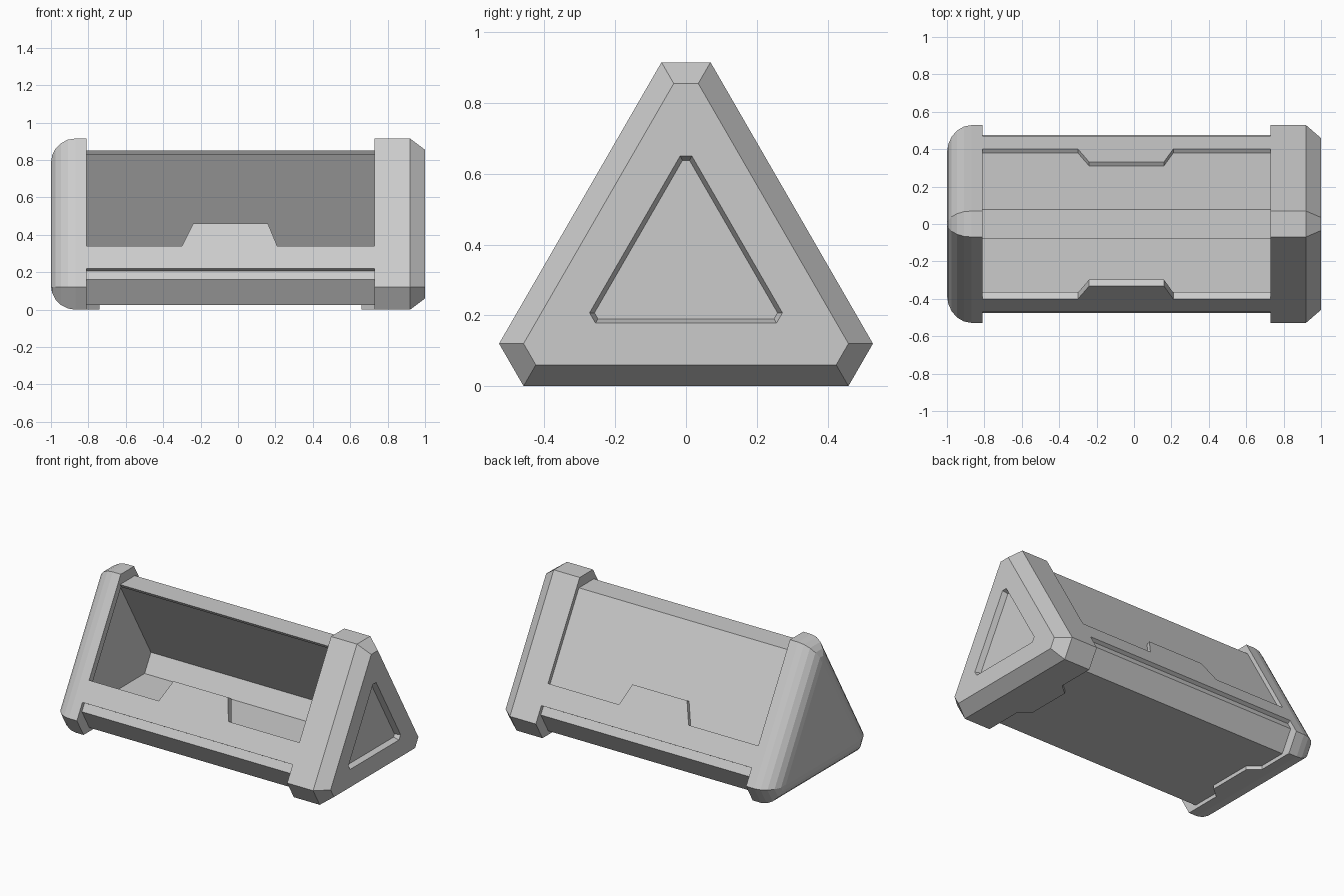
import bpy, bmesh, math
from mathutils import Vector

if "Cube" in bpy.data.objects:
    bpy.data.objects.remove(bpy.data.objects["Cube"])

S3 = math.sqrt(3)
CZ, R, D = 0.345, 0.345, 0.57      # centre height, side distance, corner distance
X0, X1 = -0.81, 0.73               # inner faces of the two end caps


def hexagon(r, d):
    """Corner-cut triangle as (y, z) points, starting at the top left."""
    h = max((2 * r - d) / S3, 0.003)
    pts = []
    for k in range(3):
        a = -k * 2 * math.pi / 3
        c, s = math.cos(a), math.sin(a)
        for y, z in ((-h, d), (h, d)):
            pts.append((y * c - z * s, y * s + z * c + CZ))
    return pts


def finish(name, bm):
    bmesh.ops.recalc_face_normals(bm, faces=bm.faces)
    me = bpy.data.meshes.new(name)
    bm.to_mesh(me)
    bm.free()
    ob = bpy.data.objects.new(name, me)
    bpy.context.collection.objects.link(ob)
    return ob


def loft(name, rings):
    """Join rings of 3D points with quads and close both ends."""
    bm = bmesh.new()
    loops = [[bm.verts.new(p) for p in ring] for ring in rings]
    n = len(loops[0])
    for a, b in zip(loops, loops[1:]):
        for i in range(n):
            j = (i + 1) % n
            bm.faces.new((a[i], a[j], b[j], b[i]))
    bm.faces.new(loops[0])
    bm.faces.new(loops[-1])
    return finish(name, bm)


def cap(name, sections):
    return loft(name, [[(x, y, z) for y, z in hexagon(r, d)] for x, r, d in sections])


def plate(name, pts, depth):
    """Extrude a 3D outline along the depth vector."""
    return loft(name, [pts, [Vector(p) + Vector(depth) for p in pts]])


# Rounded left cap, hollow towards the body
B = 0.13
arc = [(-1 + B - B * math.sin(t), R - B * (1 - math.cos(t)), D - B * (1 - math.cos(t)))
       for t in (i * math.pi / 10 for i in range(6))]
cap("left_cap", [(-0.955, 0.30, 0.485), (X0, 0.30, 0.485), (X0, R, D)] + arc)

# Chamfered right cap with a recessed triangular end panel
cap("right_cap", [(0.92, 0.30, 0.485), (X1, 0.30, 0.485), (X1, R, D), (0.92, R, D),
                  (1.0, 0.285, 0.51), (1.0, 0.167, 0.305), (0.965, 0.155, 0.293)])


# Thin body shell, open along the upper front
def shell_path(r, d, z_end):
    y_end = -(CZ + 2 * r - z_end) / S3
    return hexagon(r, d) + [(y_end, z_end)]


section = shell_path(0.32, 0.505, 0.325) + shell_path(0.30, 0.485, 0.315)[::-1]
loft("body_shell", [[(x, y, z) for y, z in section] for x in (X0, X1)])

# Raised bars with a tab, on the front and back slopes
bar = [(X0, 0.22), (X1, 0.22), (X1, 0.34), (0.21, 0.34), (0.16, 0.46),
       (-0.24, 0.46), (-0.30, 0.34), (X0, 0.34)]
for name, s in (("front_bar", -1), ("back_bar", 1)):
    pts = [(x, s * (CZ + 2 * R - z) / S3, z) for x, z in bar]
    plate(name, pts, (0, -s * 0.04 * S3 / 2, -0.04 / 2))

# Tabs reaching under the body from each cap
for name, x, s in (("left_foot_tab", X0, 1), ("right_foot_tab", X1, -1)):
    pts = [(x, -0.21, 0), (x + s * 0.07, -0.15, 0), (x + s * 0.07, 0.15, 0), (x, 0.21, 0)]
    plate(name, pts, (0, 0, 0.035))
